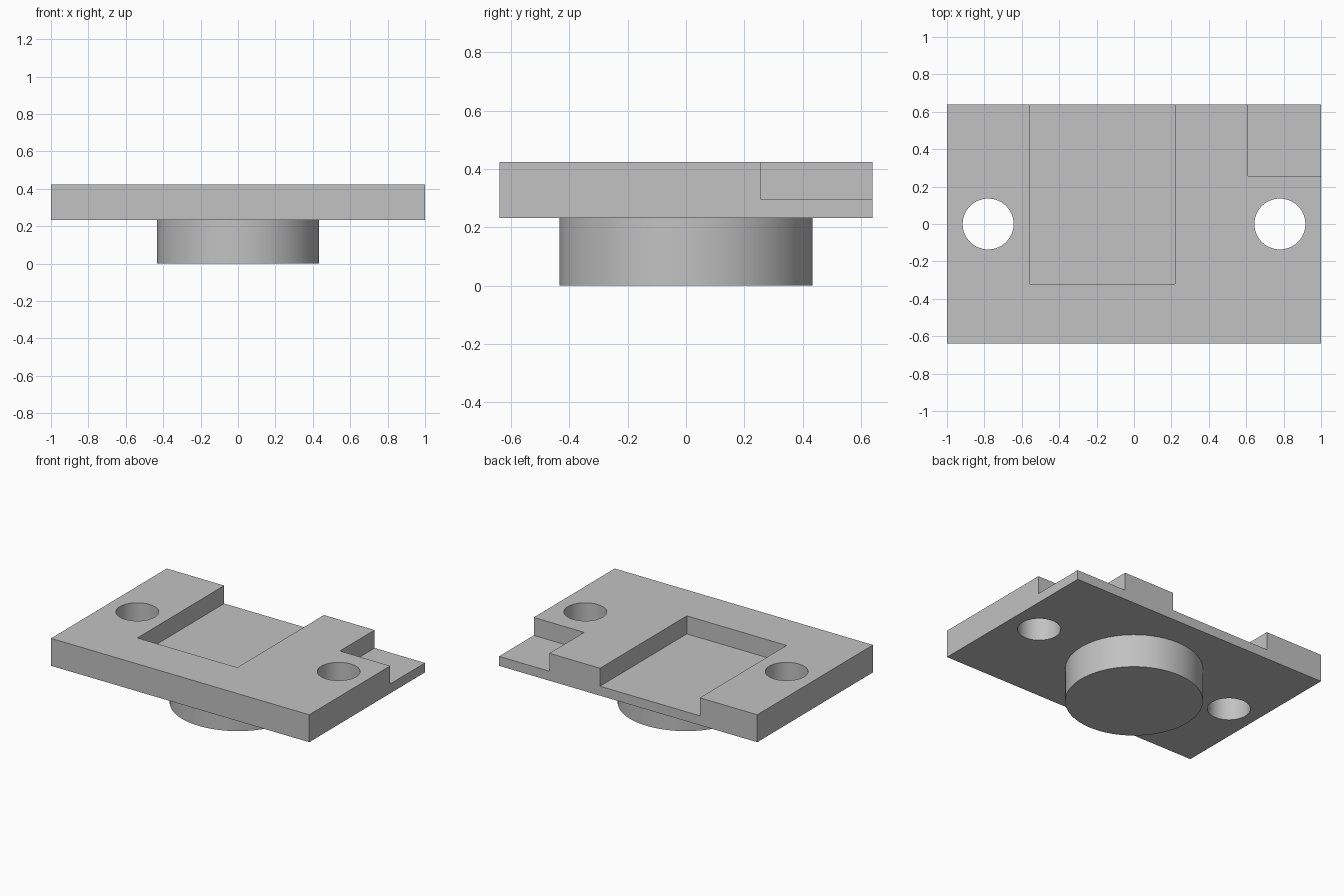
import bpy
import math

if "Cube" in bpy.data.objects:
    bpy.data.objects.remove(bpy.data.objects["Cube"], do_unlink=True)

BOTTOM, FLOOR, TOP = 0.232, 0.298, 0.424
HALF_DEPTH = 0.64
OVER = 0.1  # how far cutters reach past the plate

grey = bpy.data.materials.new("plain grey")
grey.use_nodes = True
colour = (0.54, 0.54, 0.54, 1)
grey.diffuse_color = colour
grey.node_tree.nodes["Principled BSDF"].inputs["Base Color"].default_value = colour


def finish(name):
    obj = bpy.context.object
    obj.name = name
    obj.data.materials.append(grey)
    return obj


def box(name, low, high):
    centre = [(a + b) / 2 for a, b in zip(low, high)]
    bpy.ops.mesh.primitive_cube_add(size=1, location=centre)
    bpy.context.object.scale = [b - a for a, b in zip(low, high)]
    bpy.ops.object.transform_apply(location=True, rotation=False, scale=True)
    return finish(name)


def cylinder(name, x, radius, z0, z1):
    bpy.ops.mesh.primitive_cylinder_add(
        vertices=96, radius=radius, depth=z1 - z0, location=(x, 0, (z0 + z1) / 2))
    return finish(name)


def combine(target, tool, operation):
    tool.hide_render = True
    mod = target.modifiers.new(tool.name, "BOOLEAN")
    mod.operation = operation
    mod.solver = "EXACT"
    mod.object = tool
    bpy.context.view_layer.objects.active = target
    bpy.ops.object.modifier_apply(modifier=mod.name)
    bpy.data.objects.remove(tool, do_unlink=True)


# Rectangular plate with the round boss joined underneath
plate = box("mounting_plate", (-1, -HALF_DEPTH, BOTTOM), (1, HALF_DEPTH, TOP))
combine(plate, cylinder("round_boss", 0, 0.434, 0, BOTTOM + 0.03), "UNION")

# Wide pocket open at the back, and the step in the back left corner
back = HALF_DEPTH + OVER
combine(plate, box("pocket_cutter", (-0.555, -0.32, FLOOR), (0.218, back, TOP + OVER)), "DIFFERENCE")
combine(plate, box("corner_cutter", (0.61, 0.256, FLOOR), (1 + OVER, back, TOP + OVER)), "DIFFERENCE")

# Bolt holes through both ends
for side in (-1, 1):
    hole = cylinder("hole_cutter", side * 0.78, 0.136, BOTTOM - OVER, TOP + OVER)
    combine(plate, hole, "DIFFERENCE")

# Smooth round walls, crisp edges
bpy.ops.object.select_all(action="DESELECT")
plate.select_set(True)
bpy.context.view_layer.objects.active = plate
bpy.ops.object.shade_smooth_by_angle(angle=math.radians(30))
